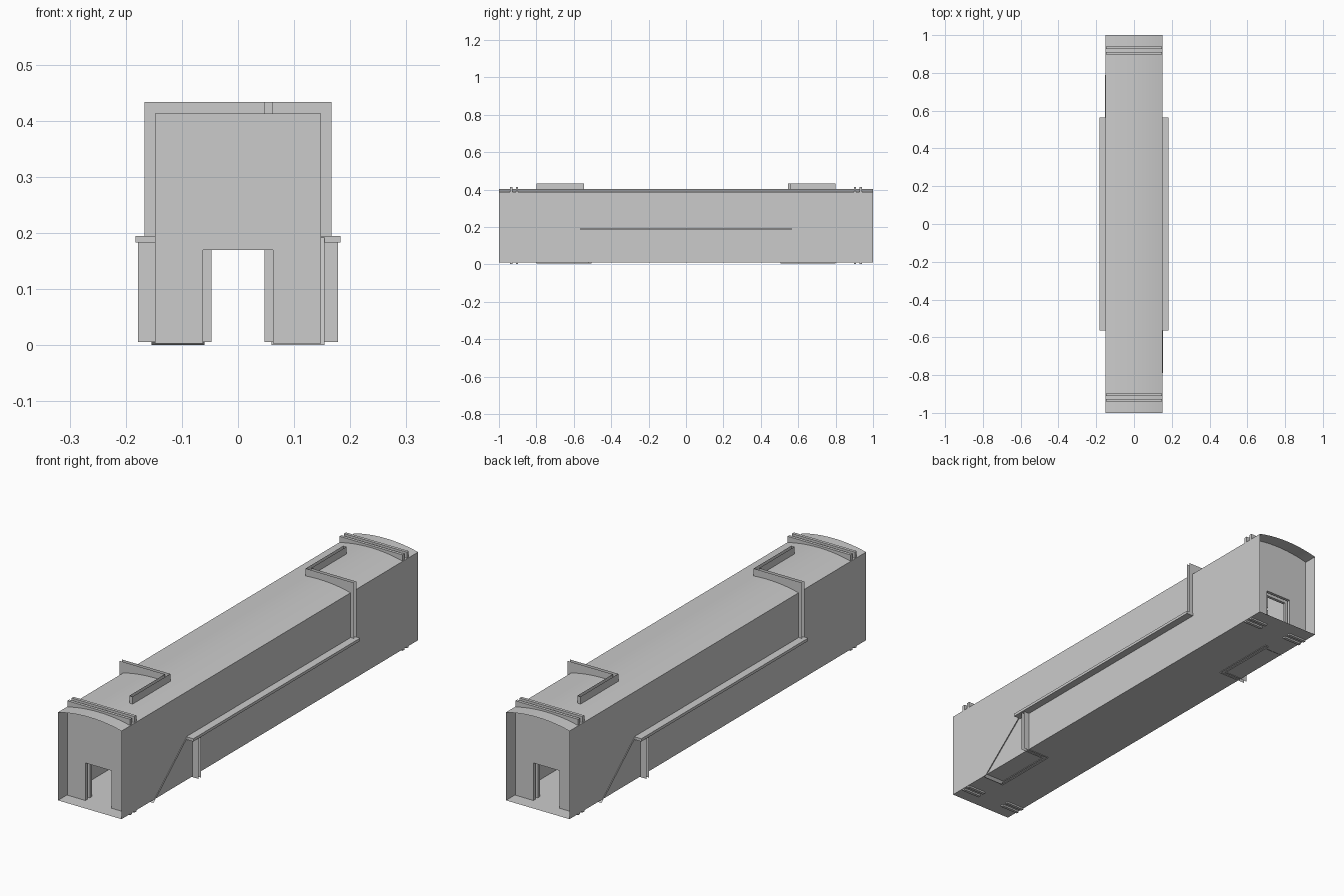
import bpy, math

if "Cube" in bpy.data.objects:
    bpy.data.objects.remove(bpy.data.objects["Cube"])


def make(name, verts, faces):
    me = bpy.data.meshes.new(name)
    me.from_pydata(verts, [], faces)
    ob = bpy.data.objects.new(name, me)
    bpy.context.collection.objects.link(ob)
    return ob


def extrude_path(name, pts, closed, offset):
    """Sweep a 3D polyline along an offset vector, leaving the ends open."""
    n = len(pts)
    verts = list(pts) + [tuple(a + b for a, b in zip(p, offset)) for p in pts]
    faces = [(i, (i + 1) % n, n + (i + 1) % n, n + i)
             for i in range(n if closed else n - 1)]
    return make(name, verts, faces)


def prism(name, profile, y0, y1):
    """Solid slab from an x-z outline."""
    n = len(profile)
    verts = [(x, y, z) for y in (y0, y1) for x, z in profile]
    faces = [(i, (i + 1) % n, n + (i + 1) % n, n + i) for i in range(n)]
    faces += [tuple(reversed(range(n))), tuple(range(n, 2 * n))]
    return make(name, verts, faces)


# carriage shell: open-ended tube with a shallow arched roof
W, FLOOR, EAVE, RISE, SEG = 0.15, 0.01, 0.386, 0.018, 12
R = (W * W + RISE * RISE) / (2 * RISE)
half = math.asin(W / R)
section = [(-W, -1, FLOOR), (W, -1, FLOOR)]
for i in range(SEG + 1):
    a = half - 2 * half * i / SEG
    section.append((R * math.sin(a), -1, EAVE + RISE - R + R * math.cos(a)))
shell = extrude_path("carriage_shell", section, True, (0, 2, 0))
bpy.context.view_layer.objects.active = shell
shell.select_set(True)
bpy.ops.object.shade_smooth_by_angle(angle=math.radians(30))
shell.select_set(False)

# upper deck slab, poking out as a side ledge
prism("upper_deck", [(-0.183, 0.183), (0.183, 0.183), (0.183, 0.195), (-0.183, 0.195)],
      -0.563, 0.563)

# each end is the other one turned half way round
for end, turn in (("front", 0), ("back", math.pi)):
    parts = []

    # twin end bulkheads with doorway
    bulkhead = [(-0.148, 0.003), (-0.062, 0.003), (-0.062, 0.17), (0.062, 0.17),
                (0.062, 0.003), (0.148, 0.003), (0.148, 0.413), (-0.148, 0.413)]
    for label, y in (("outer", -0.94), ("inner", -0.91)):
        parts.append(prism(f"{end}_{label}_bulkhead", bulkhead, y, y + 0.013))

    # upper partition, L-shaped hollow wall
    upper = [(-0.167, -0.56), (0.047, -0.56), (0.047, -0.8),
             (0.062, -0.8), (0.062, -0.545), (-0.167, -0.545)]
    parts.append(extrude_path(f"{end}_upper_partition",
                              [(x, y, 0.195) for x, y in upper], False, (0, 0, 0.238)))

    # lower partition around the stairwell
    lower = [(0.178, -0.505), (0.047, -0.505), (0.047, -0.8),
             (0.062, -0.8), (0.062, -0.52), (0.178, -0.52)]
    parts.append(extrude_path(f"{end}_lower_partition",
                              [(x, y, 0.006) for x, y in lower], False, (0, 0, 0.177)))

    # stair ramp up to the deck
    parts.append(extrude_path(f"{end}_stair_ramp",
                              [(0.06, -0.79, 0), (0.06, -0.563, 0.192)], False,
                              (0.094, 0, 0)))

    for ob in parts:
        ob.rotation_euler.z = turn
